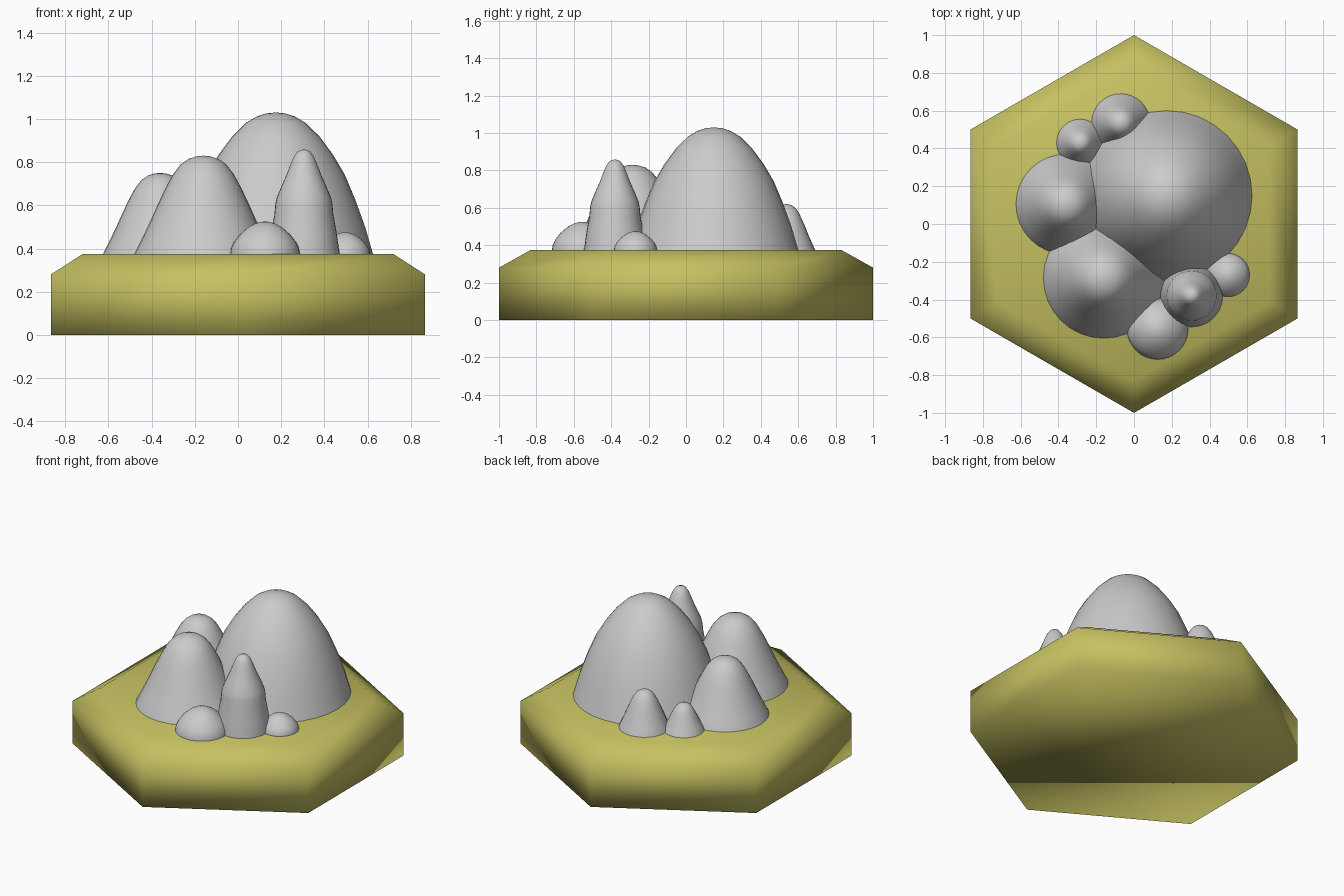
import bpy, bmesh, math

if "Cube" in bpy.data.objects:
    bpy.data.objects.remove(bpy.data.objects["Cube"])

BASE_TOP = 0.375


def lathe(name, rings, sides, loc=(0, 0, 0), start=0.0):
    """Revolve (radius, z) points; a zero radius makes a tip, open ends are capped."""
    bm = bmesh.new()
    loops = []
    for r, z in rings:
        n = 1 if r == 0 else sides
        loops.append([bm.verts.new((r * math.cos(start + 2 * math.pi * i / sides),
                                    r * math.sin(start + 2 * math.pi * i / sides), z))
                      for i in range(n)])
    for a, b in zip(loops, loops[1:]):
        for i in range(sides):
            j = (i + 1) % sides
            if len(b) == 1:
                bm.faces.new((a[i], a[j], b[0]))
            else:
                bm.faces.new((a[i], a[j], b[j], b[i]))
    bm.faces.new(loops[0][::-1])
    if len(loops[-1]) > 1:
        bm.faces.new(loops[-1])
    for f in bm.faces:
        f.smooth = True
    mesh = bpy.data.meshes.new(name)
    bm.to_mesh(mesh)
    bm.free()
    ob = bpy.data.objects.new(name, mesh)
    ob.location = loc
    bpy.context.collection.objects.link(ob)
    return ob


# Hexagonal ground tile with a chamfered top
tile = lathe("ground_tile", [(1, 0), (1, 0.28), (0.83, BASE_TOP)], 6, start=math.pi / 6)
mat = bpy.data.materials.new("ground_yellow")
mat.diffuse_color = (0.56, 0.53, 0.12, 1)
mat.use_nodes = True
mat.node_tree.nodes["Principled BSDF"].inputs["Base Color"].default_value = mat.diffuse_color
tile.data.materials.append(mat)

# Rock profiles as (radius, height) fractions, from foot to tip
MOUND = [(1.02, -0.04), (1, 0), (0.92, 0.19), (0.82, 0.38), (0.71, 0.56), (0.59, 0.70),
         (0.45, 0.83), (0.31, 0.925), (0.2, 0.97), (0.1, 0.993), (0, 1)]
CONE = [(1.02, -0.04), (1, 0), (0.88, 0.17), (0.77, 0.33), (0.65, 0.52), (0.54, 0.68),
        (0.44, 0.81), (0.33, 0.91), (0.22, 0.965), (0.1, 0.993), (0, 1)]
DOME = [(1, -0.1), (1, 0), (0.97, 0.18), (0.88, 0.38), (0.72, 0.6), (0.5, 0.81),
        (0.3, 0.93), (0.14, 0.985), (0, 1)]
SPIKE = [(1.01, -0.04), (1, 0), (0.92, 0.2), (0.83, 0.37), (0.8, 0.48), (0.76, 0.54),
         (0.61, 0.66), (0.48, 0.76), (0.38, 0.85), (0.28, 0.93), (0.17, 0.98), (0, 1)]

# Rocks: name, profile, x, y, foot radius, tip height
ROCKS = [
    ("main_peak", MOUND, 0.175, 0.15, 0.45, 1.03),
    ("front_left_peak", CONE, -0.16, -0.285, 0.32, 0.83),
    ("left_peak", CONE, -0.36, 0.105, 0.265, 0.75),
    ("spire", SPIKE, 0.305, -0.38, 0.165, 0.86),
    ("front_boulder", DOME, 0.125, -0.555, 0.162, 0.525),
    ("right_boulder", DOME, 0.497, -0.27, 0.115, 0.475),
    ("back_rock", CONE, -0.07, 0.535, 0.155, 0.62),
    ("back_left_rock", CONE, -0.285, 0.43, 0.125, 0.55),
]
for name, profile, x, y, radius, tip in ROCKS:
    rings = [(r * radius, h * (tip - BASE_TOP)) for r, h in profile]
    lathe(name, rings, 32, (x, y, BASE_TOP))
